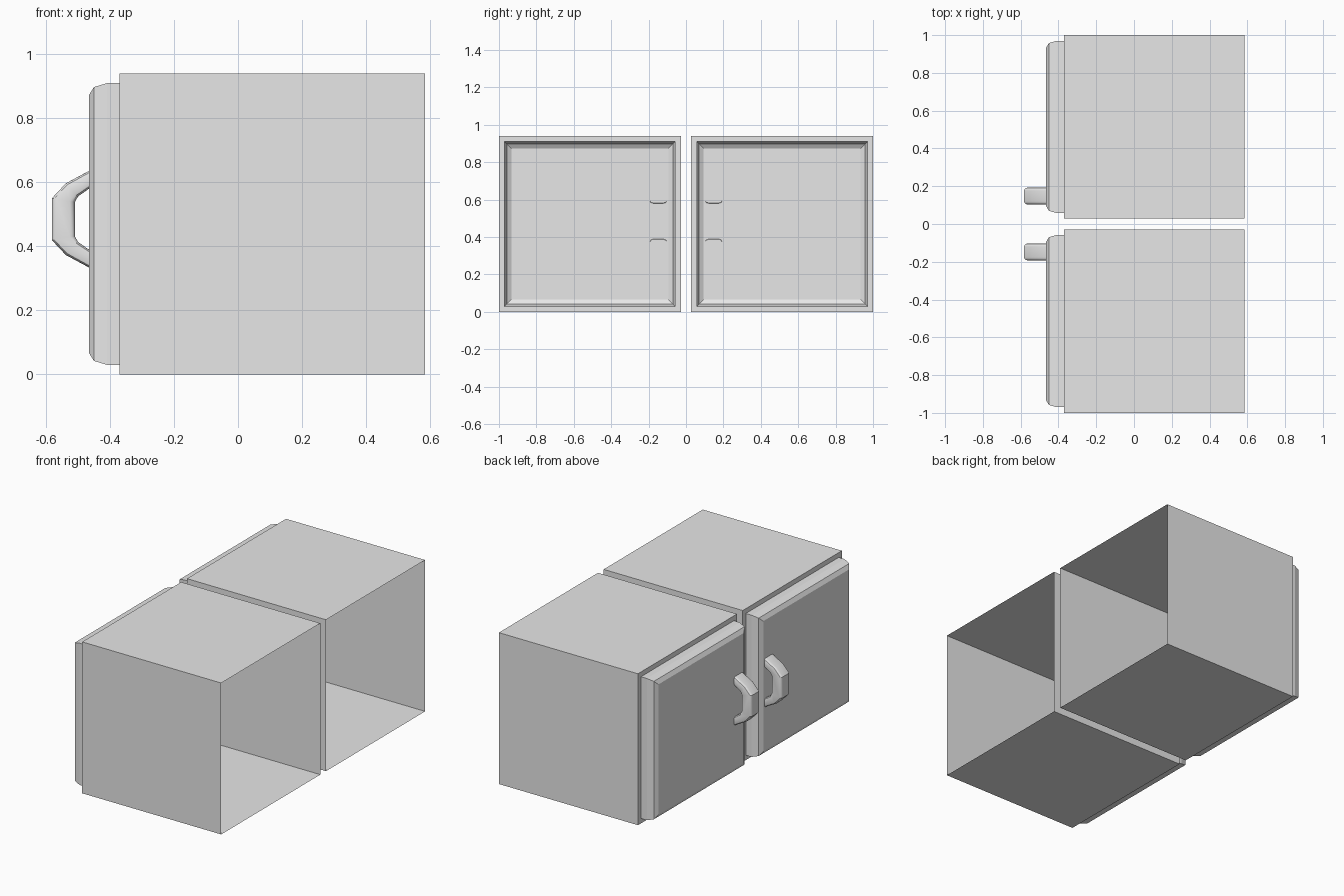
import bpy
import bmesh
from math import cos, sin, radians

cube = bpy.data.objects.get("Cube")
if cube:
    bpy.data.objects.remove(cube, do_unlink=True)

# One plain grey for everything
grey = bpy.data.materials.new("plain_grey")
grey.use_nodes = True
grey.diffuse_color = (0.8, 0.8, 0.8, 1)
grey.node_tree.nodes["Principled BSDF"].inputs["Base Color"].default_value = (0.8, 0.8, 0.8, 1)

FRONT, BACK = -0.37, 0.585      # door side and open side of the cabinet
NEAR, FAR, HEIGHT = 0.028, 1.0, 0.94
RIM = 0.03                      # frame width around the door


def rectangle(x, inset):
    """Corner loop of the cabinet outline at depth x, shrunk by inset."""
    a, b, lo, hi = NEAR + inset, FAR - inset, inset, HEIGHT - inset
    return [(x, a, lo), (x, b, lo), (x, b, hi), (x, a, hi)]


def loft(name, loops, cap_start=False, cap_end=False, smooth=False, side=1):
    """Skin a row of closed loops; side = -1 mirrors the part across y."""
    bm = bmesh.new()
    rings = [[bm.verts.new((x, y * side, z)) for x, y, z in loop] for loop in loops]
    for r, s in zip(rings, rings[1:]):
        for i in range(len(r)):
            j = (i + 1) % len(r)
            bm.faces.new((r[i], r[j], s[j], s[i]))
    if cap_start:
        bm.faces.new(rings[0])
    if cap_end:
        bm.faces.new(rings[-1])
    bmesh.ops.recalc_face_normals(bm, faces=bm.faces)
    # Open shells: make the end of the row (the -x side) face outward
    low = min(bm.faces, key=lambda f: f.calc_center_median().x)
    if low.normal.x > 0:
        bmesh.ops.reverse_faces(bm, faces=bm.faces)
    mesh = bpy.data.meshes.new(name)
    bm.to_mesh(mesh)
    bm.free()
    mesh.materials.append(grey)
    obj = bpy.data.objects.new(name, mesh)
    bpy.context.collection.objects.link(obj)
    if smooth:
        bpy.ops.object.select_all(action="DESELECT")
        obj.select_set(True)
        bpy.context.view_layer.objects.active = obj
        bpy.ops.object.shade_smooth_by_angle(angle=radians(32))


# Door shell: (depth, inset from the door edge)
door_profile = [(FRONT, 0), (-0.41, 0), (-0.45, 0.012), (-0.465, 0.036)]

# Handle side outline, upper half: outer and inner (x, height above its middle)
MID = 0.485
upper = [((-0.462, 0.153), (-0.462, 0.098)),
         ((-0.538, 0.112), (-0.500, 0.071)),
         ((-0.582, 0.065), (-0.510, 0.053))]
stations = upper + [((ox, -oz), (ix, -iz)) for (ox, oz), (ix, iz) in reversed(upper)]

# Rounded cross-section: (fraction from inner to outer, sideways offset)
HALF, ROUND_Y, ROUND_T = 0.044, 0.016, 0.22
section = []
for k, (st, sy) in enumerate([(1, 1), (-1, 1), (-1, -1), (1, -1)]):
    for step in range(4):
        a = radians(90 * k + 30 * step)
        section.append((0.5 + st * (0.5 - ROUND_T) + ROUND_T * cos(a),
                        sy * (HALF - ROUND_Y) + ROUND_Y * sin(a)))


def handle_ring(outer, inner):
    return [(inner[0] + (outer[0] - inner[0]) * t, 0.148 + w,
             MID + inner[1] + (outer[1] - inner[1]) * t) for t, w in section]


for label, side in (("left", 1), ("right", -1)):
    # Cabinet: thin walls, open at one end, narrow frame at the door end
    loft(label + "_cabinet",
         [rectangle(BACK, 0), rectangle(FRONT, 0), rectangle(FRONT, RIM)], side=side)
    # Door: hollow raised panel with a bevelled edge
    loft(label + "_door", [rectangle(x, RIM + d) for x, d in door_profile],
         cap_end=True, side=side)
    # Handle: bent rounded bar
    loft(label + "_handle", [handle_ring(o, i) for o, i in stations],
         cap_start=True, cap_end=True, smooth=True, side=side)
